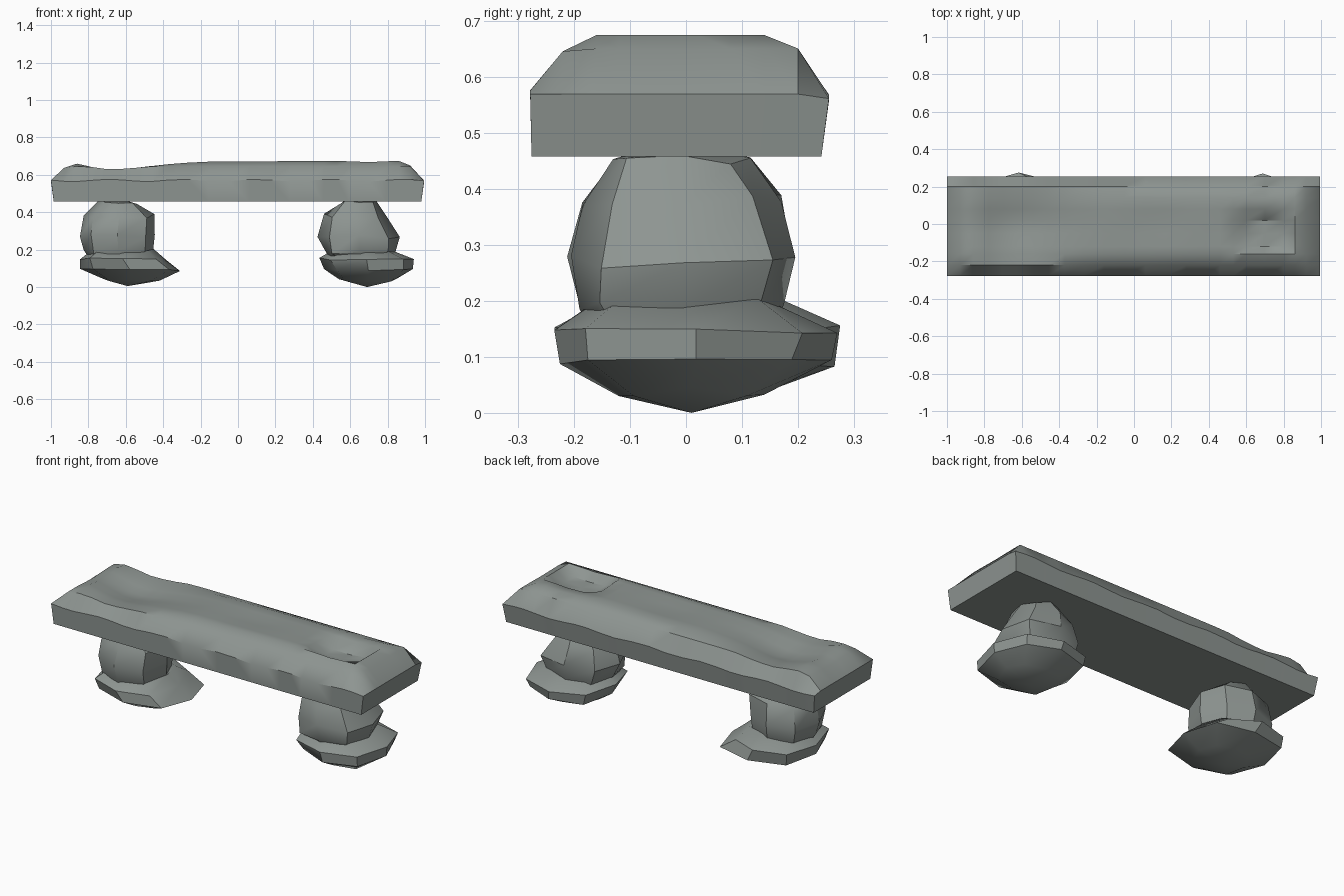
import bpy, bmesh, math, random

if "Cube" in bpy.data.objects:
    bpy.data.objects.remove(bpy.data.objects["Cube"])

random.seed(4)
stone = bpy.data.materials.new("grey_stone")
stone.diffuse_color = (0.27, 0.30, 0.285, 1)
stone.use_nodes = True
stone.node_tree.nodes["Principled BSDF"].inputs["Base Color"].default_value = stone.diffuse_color


def finish(bm, name, angle):
    bmesh.ops.recalc_face_normals(bm, faces=bm.faces)
    me = bpy.data.meshes.new(name)
    bm.to_mesh(me)
    bm.free()
    me.materials.append(stone)
    ob = bpy.data.objects.new(name, me)
    bpy.context.collection.objects.link(ob)
    bpy.ops.object.select_all(action='DESELECT')
    ob.select_set(True)
    bpy.context.view_layer.objects.active = ob
    bpy.ops.object.shade_smooth_by_angle(angle=math.radians(angle))
    return ob


def interp(points, t):
    for (a, p), (b, q) in zip(points, points[1:]):
        if t <= b:
            return p + (q - p) * max(0, t - a) / (b - a)
    return points[-1][1]


# Worn seat slab: wavy rim, bevelled crown, two hollows
LENGTH = [(-1, .575), (-.93, .637), (-.86, .66), (-.76, .637), (-.68, .628), (-.55, .637),
          (-.4, .655), (-.2, .67), (0, .67), (.5, .676), (.7, .668), (.86, .675), (.92, .65), (1, .575)]
WIDTH = [(-.278, .57), (-.22, .645), (-.16, .674), (.14, .674), (.2, .65), (.255, .562)]
XS = [-1, -.93, -.86, -.78, -.7, -.62, -.54, -.46, -.37, -.27, -.16, -.05, .06, .17, .28, .38,
      .46, .53, .6, .7, .8, .86, .92, .995]
YS = [-.278, -.22, -.16, -.12, -.05, .02, .08, .14, .2, .255]


def height(i, j):
    x, y = XS[i], YS[j]
    if i in (0, len(XS) - 1) or j in (0, len(YS) - 1):
        return .57 + .006 * math.sin(x * 16) - .008 * (y > .2)
    z = min(interp(LENGTH, x), interp(WIDTH, y))
    z -= .032 * math.exp(-((x + .62) / .15) ** 2 - (y / .1) ** 2)
    z -= .010 * math.exp(-(y / .07) ** 2) * (.5 + .5 * math.sin(x * 13))
    if .55 < x < .83 and -.13 < y < .03:
        z -= .045
    return z


bm = bmesh.new()
top = [[bm.verts.new((x, y, height(i, j))) for j, y in enumerate(YS)] for i, x in enumerate(XS)]
for i in range(len(XS) - 1):
    for j in range(len(YS) - 1):
        bm.faces.new((top[i][j], top[i + 1][j], top[i + 1][j + 1], top[i][j + 1]))
rim = ([r[0] for r in top] + top[-1][1:] + [r[-1] for r in top[-2::-1]] + top[0][-2:0:-1])
low = [bm.verts.new((v.co.x * .985, -.017 + (v.co.y + .0115) * .97, .457)) for v in rim]
for k in range(len(rim)):
    n = (k + 1) % len(rim)
    bm.faces.new((rim[k], low[k], low[n], rim[n]))
bm.faces.new(low)
finish(bm, "seat_slab", 38)


# Rough boulder lofted from rings of (z, x min, x max, y min, y max)
def boulder(name, rings, bottom, topz, sides=8, wobble=.012):
    bm = bmesh.new()
    loops = []
    for z, x0, x1, y0, y1 in rings:
        loop = []
        for k in range(sides):
            a = 2 * math.pi * k / sides
            c, s = math.cos(a), math.sin(a)
            corner = abs(c * s) > .1
            g = (1.06 + random.uniform(-.08, .08)) if corner else 1
            loop.append(bm.verts.new(((x0 + x1) / 2 + (x1 - x0) / 2 * c * g,
                                      (y0 + y1) / 2 + (y1 - y0) / 2 * s * g,
                                      z + random.uniform(-wobble, wobble))))
        loops.append(loop)
    for a, b in zip(loops, loops[1:]):
        for k in range(sides):
            n = (k + 1) % sides
            bm.faces.new((a[k], a[n], b[n], b[k]))
    for loop, tip in ((loops[0], bottom), (loops[-1], (rings[-1][1] / 2 + rings[-1][2] / 2, 0, topz))):
        v = bm.verts.new(tip)
        for k in range(sides):
            bm.faces.new((loop[k], loop[(k + 1) % sides], v))
    finish(bm, name, 36)


# Upper boulders carrying the slab
boulder("left_support", [(.15, -.80, -.48, -.17, .16), (.19, -.825, -.455, -.19, .175),
                         (.27, -.845, -.445, -.212, .19), (.38, -.825, -.447, -.185, .17),
                         (.455, -.74, -.54, -.13, .115)], (-.64, 0, .13), .475)
boulder("right_support", [(.15, .50, .81, -.17, .16), (.19, .465, .84, -.19, .175),
                          (.27, .425, .865, -.205, .195), (.38, .46, .80, -.185, .17),
                          (.455, .55, .74, -.13, .115)], (.65, 0, .13), .475)

# Wide foot rocks on the ground
boulder("left_foot", [(.038, -.72, -.42, -.12, .14), (.09, -.845, -.31, -.225, .265),
                      (.15, -.845, -.39, -.235, .275), (.20, -.77, -.45, -.16, .16)],
        (-.59, .01, .005), .19, wobble=.008)
boulder("right_foot", [(.038, .54, .85, -.12, .14), (.09, .46, .935, -.225, .26),
                       (.15, .435, .94, -.235, .27), (.20, .52, .83, -.16, .16)],
        (.69, .01, 0), .19, wobble=.008)
